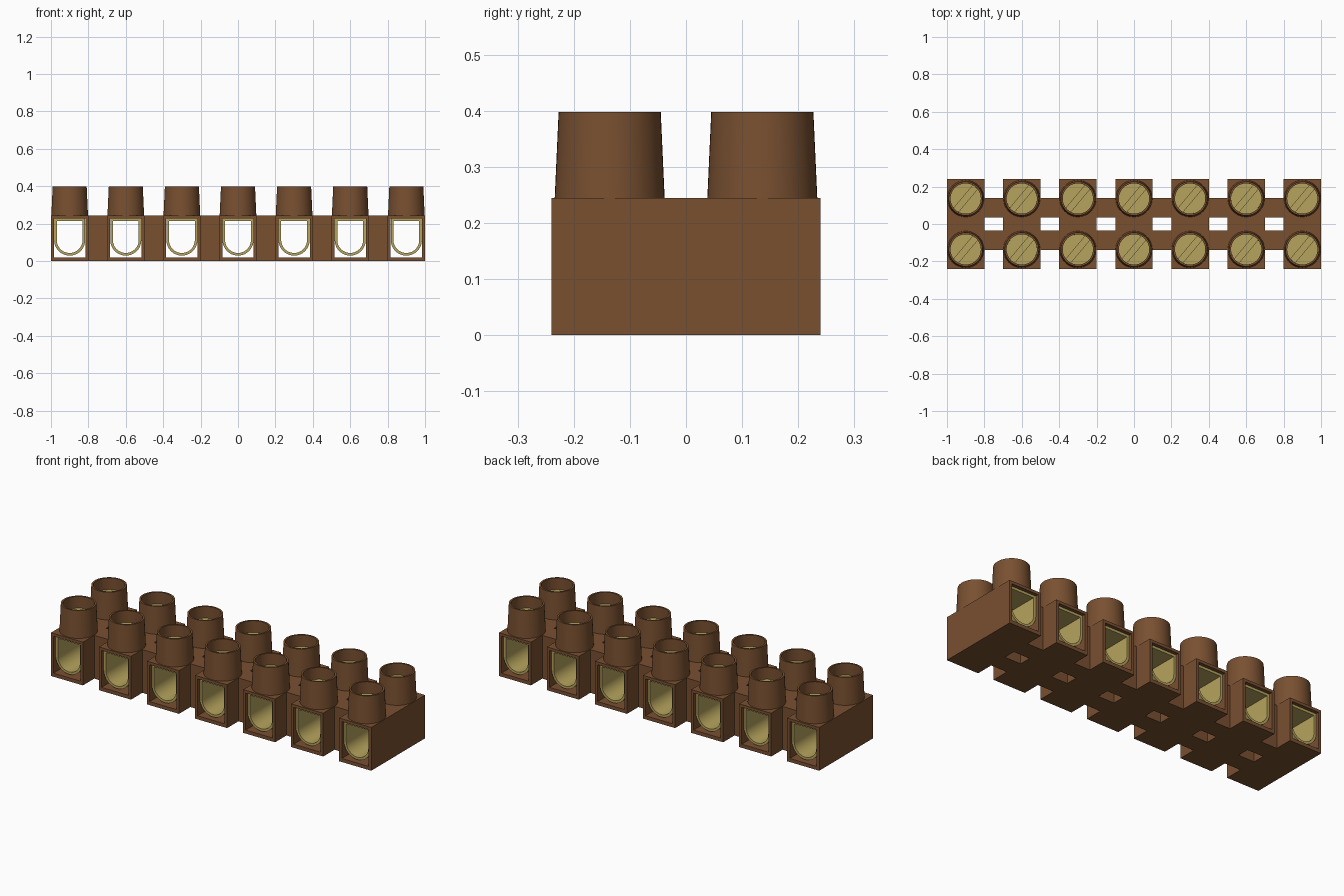
import bpy
import bmesh
import math

if "Cube" in bpy.data.objects:
    bpy.data.objects.remove(bpy.data.objects["Cube"], do_unlink=True)

COUNT, STEP = 7, 0.3
TOP, HALF_D, ROW_Y = 0.244, 0.24, 0.136


def material(name, color):
    m = bpy.data.materials.new(name)
    m.use_nodes = True
    m.diffuse_color = color
    bsdf = next(n for n in m.node_tree.nodes if n.type == 'BSDF_PRINCIPLED')
    bsdf.inputs["Base Color"].default_value = color
    return m


brown = material("brown plastic", (0.19, 0.08, 0.03, 1))
brass = material("brass", (0.47, 0.37, 0.11, 1))


def finish(bm, name, mat):
    """Turn a bmesh into a mesh with sharp-edged smooth shading."""
    bmesh.ops.recalc_face_normals(bm, faces=bm.faces[:])
    for f in bm.faces:
        f.smooth = True
    for e in bm.edges:
        if len(e.link_faces) == 2:
            e.smooth = e.calc_face_angle(0) < math.radians(30)
    me = bpy.data.meshes.new(name)
    bm.to_mesh(me)
    bm.free()
    me.materials.append(mat)
    return me


def place(me, name, loc=(0, 0, 0)):
    ob = bpy.data.objects.new(name, me)
    ob.location = loc
    bpy.context.collection.objects.link(ob)
    return ob


def strip_rings(bm, rings):
    """Join consecutive closed rings of points with quads, last to first."""
    vs = [[bm.verts.new(p) for p in r] for r in rings]
    for a, b in zip(vs, vs[1:] + vs[:1]):
        n = len(a)
        for i in range(n):
            j = (i + 1) % n
            bm.faces.new((a[i], a[j], b[j], b[i]))


def tunnel(outer, inner, half):
    """Hollow prism along y from two matching x-z outlines."""
    bm = bmesh.new()
    strip_rings(bm, [[(x, y, z) for x, z in loop] for loop, y in
                     ((outer, -half), (outer, half), (inner, half), (inner, -half))])
    return bm


def rect(w, z0, z1):
    return [(-w, z0), (w, z0), (w, z1), (-w, z1)]


def u_shape(r, zc, top, n=24):
    arc = [(r * math.cos(a), zc + r * math.sin(a))
           for a in (math.pi + math.pi * i / n for i in range(n + 1))]
    return arc + [(r, top), (-r, top)]


def prism(bm, points, z0, z1):
    """Solid prism along z from an x-y outline."""
    lo = [bm.verts.new((x, y, z0)) for x, y in points]
    hi = [bm.verts.new((x, y, z1)) for x, y in points]
    bm.faces.new(lo[::-1])
    bm.faces.new(hi)
    for i in range(len(points)):
        j = (i + 1) % len(points)
        bm.faces.new((lo[i], lo[j], hi[j], hi[i]))


def arc_points(r, a0, a1, n, closed=False):
    return [(r * math.cos(a0 + (a1 - a0) * i / n), r * math.sin(a0 + (a1 - a0) * i / n))
            for i in range(n if closed else n + 1)]


# Housing block: rectangular tunnel open at front and back
block = finish(tunnel(rect(0.1, 0, TOP), rect(0.084, 0.02, 0.228), HALF_D), "block", brown)

# Brass clamp: U-shaped sleeve inside the block
clamp = finish(tunnel(u_shape(0.083, 0.112, 0.227), u_shape(0.069, 0.112, 0.213), 0.222),
               "clamp", brass)

# Tapered screw tower, open at the top
bm = bmesh.new()
strip_rings(bm, [[(x, y, z) for x, y in arc_points(r, 0, math.tau, 48, True)]
                 for r, z in ((0.098, TOP), (0.091, 0.398), (0.081, 0.398), (0.081, TOP))])
tower = finish(bm, "tower", brown)

# Screw: round body topped by two segments that leave a diagonal slot
bm = bmesh.new()
R, SLOT = 0.081, 0.016
prism(bm, arc_points(R, 0, math.tau, 48, True), 0.235, 0.312)
a = math.asin(SLOT / R)
for turn in (0, math.pi):
    prism(bm, arc_points(R, a + turn, math.pi - a + turn, 24), 0.312, 0.332)
screw = finish(bm, "screw", brass)

# Bridge between neighbouring blocks
bm = bmesh.new()
prism(bm, [(-0.05, -0.0525), (0.05, -0.0525), (0.05, 0.0525), (-0.05, 0.0525)], 0, TOP)
bridge = finish(bm, "bridge", brown)

# Lay out the row of terminals
for i in range(COUNT):
    x = (i - (COUNT - 1) / 2) * STEP
    n = i + 1
    place(block, f"housing_block_{n}", (x, 0, 0))
    place(clamp, f"brass_clamp_{n}", (x, 0, 0))
    for side, s in (("front", -1), ("back", 1)):
        place(tower, f"{side}_tower_{n}", (x, s * ROW_Y, 0))
        ob = place(screw, f"{side}_screw_{n}", (x, s * ROW_Y, 0))
        ob.rotation_euler.z = math.radians(50)
        if n < COUNT:
            place(bridge, f"{side}_bridge_{n}", (x + STEP / 2, s * 0.0865, 0))
